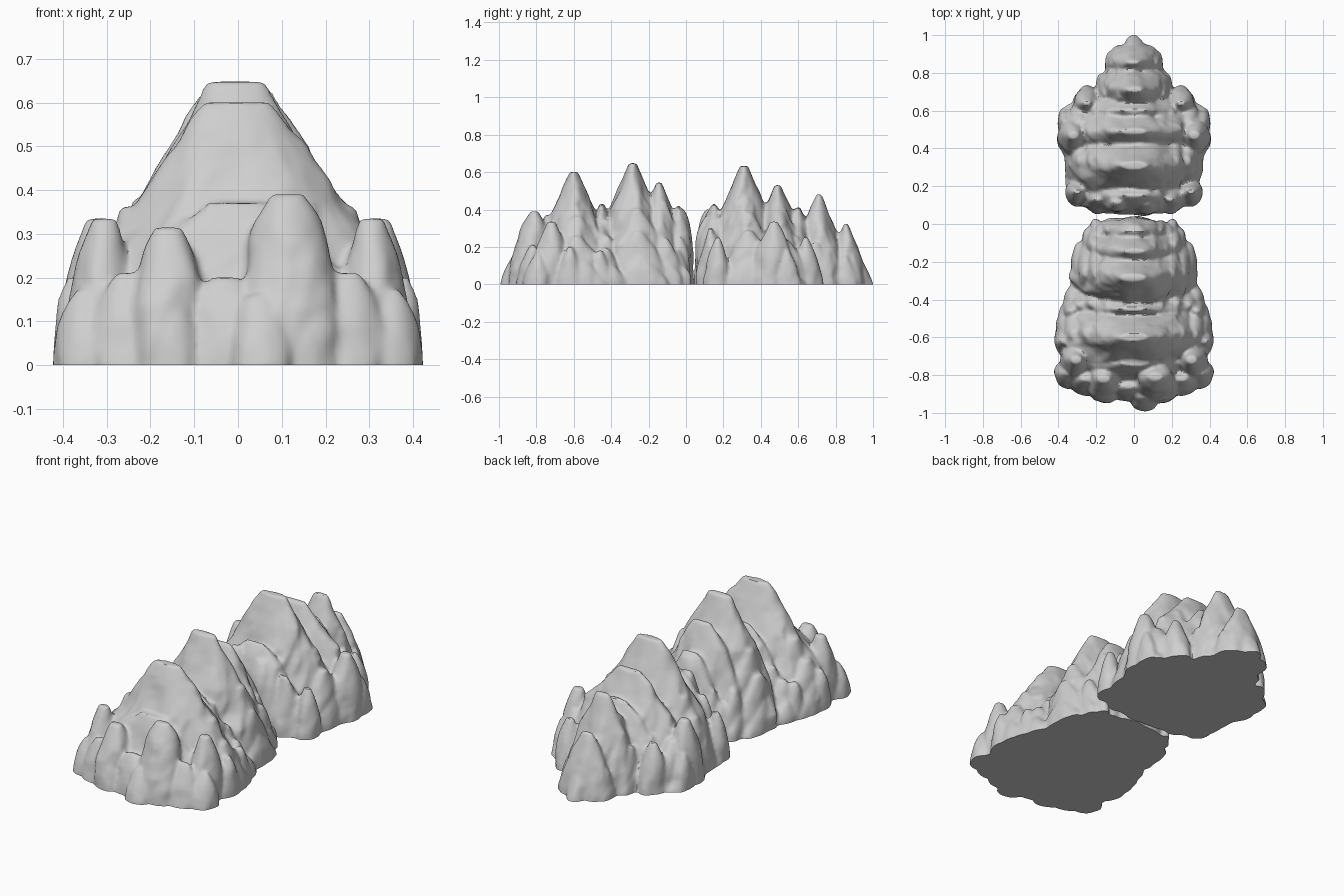
import bpy, bmesh, math, random
from mathutils import Vector, noise

random.seed(4)
cube = bpy.data.objects.get("Cube")
if cube:
    bpy.data.objects.remove(cube, do_unlink=True)

stone = bpy.data.materials.new("grey_stone")
stone.use_nodes = True
stone.diffuse_color = (0.62, 0.62, 0.62, 1)
stone.node_tree.nodes["Principled BSDF"].inputs["Base Color"].default_value = stone.diffuse_color

SEGMENTS, RINGS = 32, 14


def rock(bm, x, y, h, rx, ry, blunt_x=2.5, blunt_y=2, top_x=0.33, top_y=0.15, side=1):
    """Tapered rock column with a worn crest and furrows; side=-1 mirrors it."""
    rings = []
    for i in range(-1, RINGS + 1):
        t = math.sin(math.pi / 2 * max(i, 0) / RINGS)
        z = h * t if i >= 0 else -0.05
        wx = rx * (top_x + (1 - top_x) * (1 - t ** blunt_x))
        wy = ry * (top_y + (1 - top_y) * (1 - t ** blunt_y))
        ring = []
        for k in range(SEGMENTS):
            a = math.tau * k / SEGMENTS
            px, py = x + wx * math.cos(a), y + wy * math.sin(a)
            s = 1 + 0.18 * noise.noise(Vector((px * 11, py * 11, z * 6)))
            s += 0.08 * noise.noise(Vector((px * 24, py * 24, z * 16)))
            ring.append(bm.verts.new((side * (x + (px - x) * s), y + (py - y) * s, z)))
        rings.append(ring)
    for low, high in zip(rings, rings[1:]):
        for k in range(SEGMENTS):
            n = (k + 1) % SEGMENTS
            bm.faces.new((low[k], low[n], high[n], high[k]))
    bm.faces.new(rings[-1])
    bm.faces.new(rings[0][::-1])


def ridge(bm, y, h, width, depth, blunt=1.25, sweep=0.05):
    """Slab-like crest running across x, with columns stepping down its sides."""
    rock(bm, 0, y, h, width * 0.96, depth, 1.6, blunt, 0.2, 0.08)
    for f, env, r in ((0.36, 0.79, 0.22), (0.58, 0.62, 0.22), (0.76, 0.45, 0.2), (0.88, 0.24, 0.14)):
        shift = sweep * f * f + random.uniform(-0.02, 0.02)
        height = h * env * random.uniform(0.95, 1.03)
        for side in (1, -1):
            rock(bm, width * f, y + shift, height, width * r,
                 depth * (1 - 0.45 * f), 2.2, max(blunt, 1.6), 0.35, 0.14, side)


def massif(name, ridges, pairs, singles, core):
    """Merge ridges and boulders into one skin with a flat underside."""
    bm = bmesh.new()
    rock(bm, *core)
    for r in ridges:
        ridge(bm, *r)
    for x, y, h, rx, ry in pairs:
        for side in (1, -1):
            rock(bm, x, y, h, rx, ry, blunt_y=1.5, side=side)
    for x, y, h, rx, ry, blunt in singles:
        rock(bm, x, y, h, rx, ry, 3, blunt)
    bmesh.ops.recalc_face_normals(bm, faces=bm.faces[:])
    mesh = bpy.data.meshes.new(name)
    bm.to_mesh(mesh)
    bm.free()
    obj = bpy.data.objects.new(name, mesh)
    bpy.context.collection.objects.link(obj)

    bpy.ops.object.select_all(action="DESELECT")
    obj.select_set(True)
    bpy.context.view_layer.objects.active = obj
    skin = obj.modifiers.new("skin", "REMESH")
    skin.mode = "VOXEL"
    skin.voxel_size = 0.01
    weather = obj.modifiers.new("weather", "SMOOTH")
    weather.factor, weather.iterations = 0.5, 4
    for mod in ("skin", "weather"):
        bpy.ops.object.modifier_apply(modifier=mod)

    # Flat underside
    bm = bmesh.new()
    bm.from_mesh(obj.data)
    bmesh.ops.bisect_plane(bm, geom=bm.verts[:] + bm.edges[:] + bm.faces[:],
                           plane_co=(0, 0, 0), plane_no=(0, 0, 1), clear_inner=True)
    bmesh.ops.holes_fill(bm, edges=[e for e in bm.edges if e.is_boundary], sides=0)
    bmesh.ops.recalc_face_normals(bm, faces=bm.faces[:])
    bm.to_mesh(obj.data)
    bm.free()
    obj.data.materials.clear()
    obj.data.materials.append(stone)
    bpy.ops.object.shade_smooth_by_angle(angle=math.radians(40))


# Front massif: two tall crests, tapering towards the pass
massif(
    "front_mountain",
    ridges=[(-0.74, 0.37, 0.38, 0.15), (-0.6, 0.6, 0.405, 0.25), (-0.45, 0.43, 0.36, 0.15),
            (-0.285, 0.648, 0.33, 0.25), (-0.145, 0.545, 0.27, 0.16, 1.6, 0.03),
            (-0.04, 0.42, 0.23, 0.075, 4, 0.01)],
    pairs=[(0.305, -0.72, 0.335, 0.085, 0.13), (0.35, -0.79, 0.17, 0.07, 0.08),
           (0.37, -0.62, 0.2, 0.055, 0.08), (0.25, -0.82, 0.21, 0.09, 0.09),
           (0.16, -0.88, 0.185, 0.07, 0.075), (0.33, -0.46, 0.18, 0.05, 0.07)],
    singles=[(0.115, -0.81, 0.39, 0.12, 0.135, 2.2), (-0.16, -0.82, 0.315, 0.095, 0.12, 2.2),
             (-0.03, -0.86, 0.2, 0.1, 0.085, 2), (0.05, -0.91, 0.16, 0.075, 0.09, 1.2),
             (0, -0.02, 0.4, 0.1, 0.06, 5)],
    core=(0, -0.48, 0.32, 0.28, 0.4))

# Back massif: one tall crest, stepping down to a narrow tail
massif(
    "back_mountain",
    ridges=[(0.15, 0.43, 0.33, 0.1, 3, 0.02), (0.31, 0.632, 0.36, 0.25),
            (0.49, 0.53, 0.38, 0.2), (0.6, 0.41, 0.32, 0.13, 1.5, 0.02),
            (0.71, 0.48, 0.2, 0.17, 1.4, -0.03), (0.855, 0.325, 0.15, 0.11, 1.5, 0)],
    pairs=[(0.32, 0.47, 0.335, 0.08, 0.14), (0.3, 0.17, 0.25, 0.06, 0.08),
           (0.25, 0.64, 0.25, 0.07, 0.09), (0.36, 0.54, 0.18, 0.05, 0.08),
           (0.07, 0.89, 0.17, 0.055, 0.06), (0.19, 0.13, 0.3, 0.07, 0.075)],
    singles=[(-0.09, 0.115, 0.4, 0.08, 0.06, 6), (0.06, 0.11, 0.36, 0.09, 0.065, 5),
             (0, 0.91, 0.16, 0.06, 0.092, 1.2)],
    core=(0, 0.43, 0.32, 0.26, 0.31))
